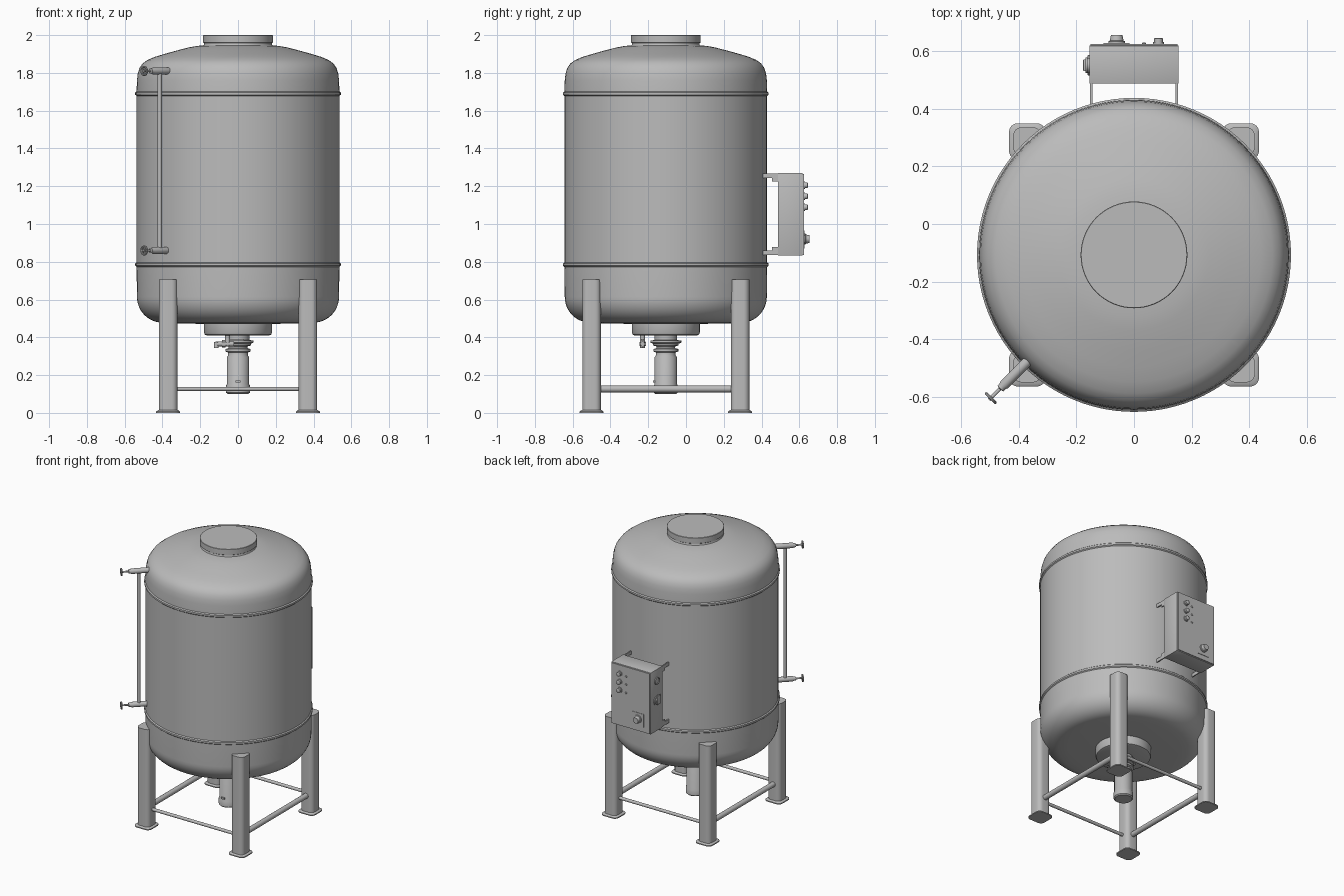
import bpy, bmesh, math
from mathutils import Vector

cube = bpy.data.objects.get("Cube")
if cube:
    bpy.data.objects.remove(cube, do_unlink=True)

steel = bpy.data.materials.new("brushed grey steel")
steel.use_nodes = True
steel.diffuse_color = (0.5, 0.5, 0.5, 1)
steel.node_tree.nodes["Principled BSDF"].inputs["Base Color"].default_value = (0.5, 0.5, 0.5, 1)

CY = -0.107                       # tank axis
AXIS = Vector((0, CY, 0))
UP = Vector((0, 0, 1))
BACK = Vector((0, 1, 0))
LEG_X, LEG_Y = 0.37, 0.393


def finish(name, bm, angle=35):
    bmesh.ops.recalc_face_normals(bm, faces=bm.faces)
    mesh = bpy.data.meshes.new(name)
    bm.to_mesh(mesh)
    bm.free()
    mesh.materials.append(steel)
    obj = bpy.data.objects.new(name, mesh)
    bpy.context.collection.objects.link(obj)
    bpy.ops.object.select_all(action='DESELECT')
    obj.select_set(True)
    bpy.context.view_layer.objects.active = obj
    bpy.ops.object.shade_smooth_by_angle(angle=math.radians(angle))
    return obj


def lathe(name, profile, origin=AXIS, axis=UP, sides=24, angle=35):
    """Spin (radius, height) points around an axis; the ends are capped."""
    bm = bmesh.new()
    turn = UP.rotation_difference(axis)
    rings = []
    for r, h in profile:
        rings.append([bm.verts.new(Vector(origin) + turn @ Vector(
            (r * math.cos(math.tau * i / sides), r * math.sin(math.tau * i / sides), h)))
            for i in range(sides)])
    for a, b in zip(rings, rings[1:]):
        for i in range(sides):
            j = (i + 1) % sides
            bm.faces.new((a[i], a[j], b[j], b[i]))
    bm.faces.new(rings[0])
    bm.faces.new(rings[-1])
    return finish(name, bm, angle)


def rod(name, start, end, r, sides=16):
    d = Vector(end) - Vector(start)
    return lathe(name, [(r, 0), (r, d.length)], start, d.normalized(), sides)


def box(name, lo, hi, bevel=0.0):
    bm = bmesh.new()
    bmesh.ops.create_cube(bm, size=1)
    for v in bm.verts:
        v.co = Vector(((a + b) / 2 + c * (b - a) for a, b, c in zip(lo, hi, v.co)))
    if bevel:
        bmesh.ops.bevel(bm, geom=bm.edges[:], offset=bevel, segments=2, affect='EDGES', profile=0.5)
    return finish(name, bm)


def rounded_column(name, x, y, sections, corner=0.03):
    """Stack rounded squares given as (half width, height)."""
    bm = bmesh.new()
    rings = []
    for half, z in sections:
        ring = []
        for q in range(4):
            mid = math.radians(45 + 90 * q)
            cx = math.copysign(half - corner, math.cos(mid))
            cy = math.copysign(half - corner, math.sin(mid))
            for s in range(7):
                a = math.radians(90 * q + 15 * s)
                ring.append(bm.verts.new((x + cx + corner * math.cos(a), y + cy + corner * math.sin(a), z)))
        rings.append(ring)
    n = len(rings[0])
    for a, b in zip(rings, rings[1:]):
        for i in range(n):
            bm.faces.new((a[i], a[(i + 1) % n], b[(i + 1) % n], b[i]))
    bm.faces.new(rings[0])
    bm.faces.new(rings[-1])
    return finish(name, bm)


# Tank shell: shallow base, rounded shoulders, weld beads and domed top
shell = [(0.1, 0.47), (0.36, 0.474)]
shell += [(0.40 + 0.135 * math.sin(t), 0.615 - 0.137 * math.cos(t))
          for t in [math.radians(7.5 * i) for i in range(1, 13)]]
for z in (0.785, 1.69):
    shell += [(0.537, z - 0.012), (0.544, z - 0.006), (0.544, z + 0.006), (0.537, z + 0.012)]
shell += [(0.535, 1.76), (0.531, 1.795), (0.522, 1.825), (0.505, 1.85), (0.48, 1.868),
          (0.44, 1.885), (0.39, 1.90), (0.33, 1.917), (0.26, 1.935), (0.215, 1.943), (0.15, 1.948)]
lathe("tank_shell", shell, sides=96, angle=40)

# Manway neck and lid
lathe("top_lid", [(0.187, 1.938), (0.179, 1.95), (0.179, 1.957), (0.185, 1.961), (0.185, 1.998), (0.183, 2.0)], sides=64)

# Sump drum and mixer motor under the tank
lathe("bottom_drum", [(0.165, 0.41), (0.175, 0.414), (0.18, 0.425), (0.18, 0.48)], sides=64)
lathe("mixer_motor", [(0.055, 0.10), (0.063, 0.107), (0.063, 0.145), (0.059, 0.152), (0.059, 0.295),
                      (0.052, 0.305), (0.052, 0.32), (0.066, 0.325), (0.066, 0.338), (0.05, 0.343),
                      (0.05, 0.352), (0.068, 0.357), (0.068, 0.366), (0.082, 0.372), (0.082, 0.382),
                      (0.06, 0.386), (0.06, 0.415)], sides=32)
box("motor_terminal", (-0.012, CY - 0.068, 0.16), (0.012, CY - 0.05, 0.172))

# Drain tap
TY = -0.23
rod("tap_riser", (-0.055, TY, 0.42), (-0.055, TY, 0.355), 0.013)
rod("tap_body", (-0.02, TY, 0.365), (-0.118, TY, 0.365), 0.013)
rod("tap_spout", (-0.115, TY, 0.375), (-0.115, TY, 0.343), 0.013)
lathe("tap_nut", [(0.02, 0), (0.02, 0.02)], (-0.085, TY, 0.365), Vector((1, 0, 0)), 6)
box("tap_handle", (-0.06, TY - 0.008, 0.384), (0.03, TY + 0.008, 0.391))

# Legs with flared feet, in all four corners
for sx, side in ((-1, "right"), (1, "left")):
    for sy, end in ((-1, "front"), (1, "back")):
        rounded_column(f"{end}_{side}_leg", sx * LEG_X, CY + sy * LEG_Y, [(0.049, 0.008), (0.049, 0.707)])
        rounded_column(f"{end}_{side}_foot", sx * LEG_X, CY + sy * LEG_Y,
                       [(0.063, 0), (0.063, 0.007), (0.054, 0.014)])
    rod(f"{side}_brace", (sx * LEG_X, CY - 0.36, 0.127), (sx * LEG_X, CY + 0.36, 0.127), 0.018)
for sy, end in ((-1, "front"), (1, "back")):
    rod(f"{end}_brace", (-0.34, CY + sy * LEG_Y, 0.127), (0.34, CY + sy * LEG_Y, 0.127), 0.011)

# Level gauge: two valves joined by a sight tube
OUT = Vector((-1, -1, 0)).normalized()
SIDE = Vector((1, -1, 0)).normalized()


def gauge_point(dist, z):
    return AXIS + OUT * dist + UP * z


for z, level in ((0.86, "lower"), (1.81, "upper")):
    lathe(f"{level}_gauge_valve", [(0.018, 0.5), (0.018, 0.635), (0.014, 0.645), (0.014, 0.655),
                                   (0.006, 0.657), (0.006, 0.71)], gauge_point(0, z), OUT)
    # Open handwheel with a spoked rim
    bm = bmesh.new()
    rim = [[bm.verts.new(gauge_point(0.702 + 0.005 * math.sin(b), z)
            + (SIDE * math.cos(a) + UP * math.sin(a)) * (0.022 + 0.005 * math.cos(b)))
            for b in [math.tau * j / 8 for j in range(8)]]
           for a in [math.tau * i / 24 for i in range(24)]]
    for i in range(24):
        for j in range(8):
            p, q, k = rim[i], rim[(i + 1) % 24], (j + 1) % 8
            bm.faces.new((p[j], q[j], q[k], p[k]))
    finish(f"{level}_gauge_handwheel", bm)
    hub = gauge_point(0.702, z)
    for i in range(3):
        a = math.pi * i / 3
        arm = (SIDE * math.cos(a) + UP * math.sin(a)) * 0.022
        rod(f"{level}_handwheel_spoke_{i + 1}", hub - arm, hub + arm, 0.003, 8)
rod("sight_tube", gauge_point(0.587, 0.85), gauge_point(0.587, 1.82), 0.012)

# Control cabinet and its stand-off brackets
box("control_cabinet", (-0.155, 0.487, 0.832), (0.155, 0.618, 1.27), 0.002)
box("cabinet_door", (-0.15, 0.617, 0.837), (0.15, 0.624, 1.265))
for sx, side in ((-1, "right"), (1, "left")):
    x = sx * 0.148
    for z, step, level in ((0.848, 1, "lower"), (1.256, -1, "upper")):
        box(f"{side}_{level}_bracket", (x - 0.004, 0.38, z - 0.012), (x + 0.004, 0.49, z + 0.012))
        lo, hi = sorted((z - step * 0.012, z + step * 0.03))
        box(f"{side}_{level}_bracket_tab", (x - 0.004, 0.455, lo), (x + 0.004, 0.49, hi))

# Push buttons with pilot lamps, and the main rotary knob
for i in range(3):
    z = 1.205 - 0.058 * i
    lathe(f"push_button_{i + 1}", [(0.019, 0), (0.019, 0.008), (0.015, 0.009), (0.015, 0.021), (0.012, 0.023)],
          (0.085, 0.622, z), BACK)
    lathe(f"pilot_lamp_{i + 1}", [(0.007, 0), (0.007, 0.004), (0.004, 0.007)], (0.035, 0.622, z - 0.008), BACK, 12)
box("knob_plate", (-0.105, 0.62, 0.87), (-0.015, 0.627, 0.965))
lathe("main_knob", [(0.029, 0), (0.029, 0.008), (0.024, 0.01), (0.02, 0.03)], (-0.06, 0.625, 0.92), BACK)

# Sockets on the cabinet side
OUTWARD = Vector((-1, 0, 0))
lathe("round_socket", [(0.026, 0), (0.026, 0.008), (0.02, 0.008), (0.02, 0.003)], (-0.154, 0.55, 1.19), OUTWARD)
lathe("power_socket", [(0.035, 0), (0.035, 0.006), (0.027, 0.008), (0.027, 0.014)], (-0.154, 0.55, 1.05), OUTWARD)
box("socket_flap", (-0.176, 0.53, 1.03), (-0.166, 0.57, 1.09), 0.002)
